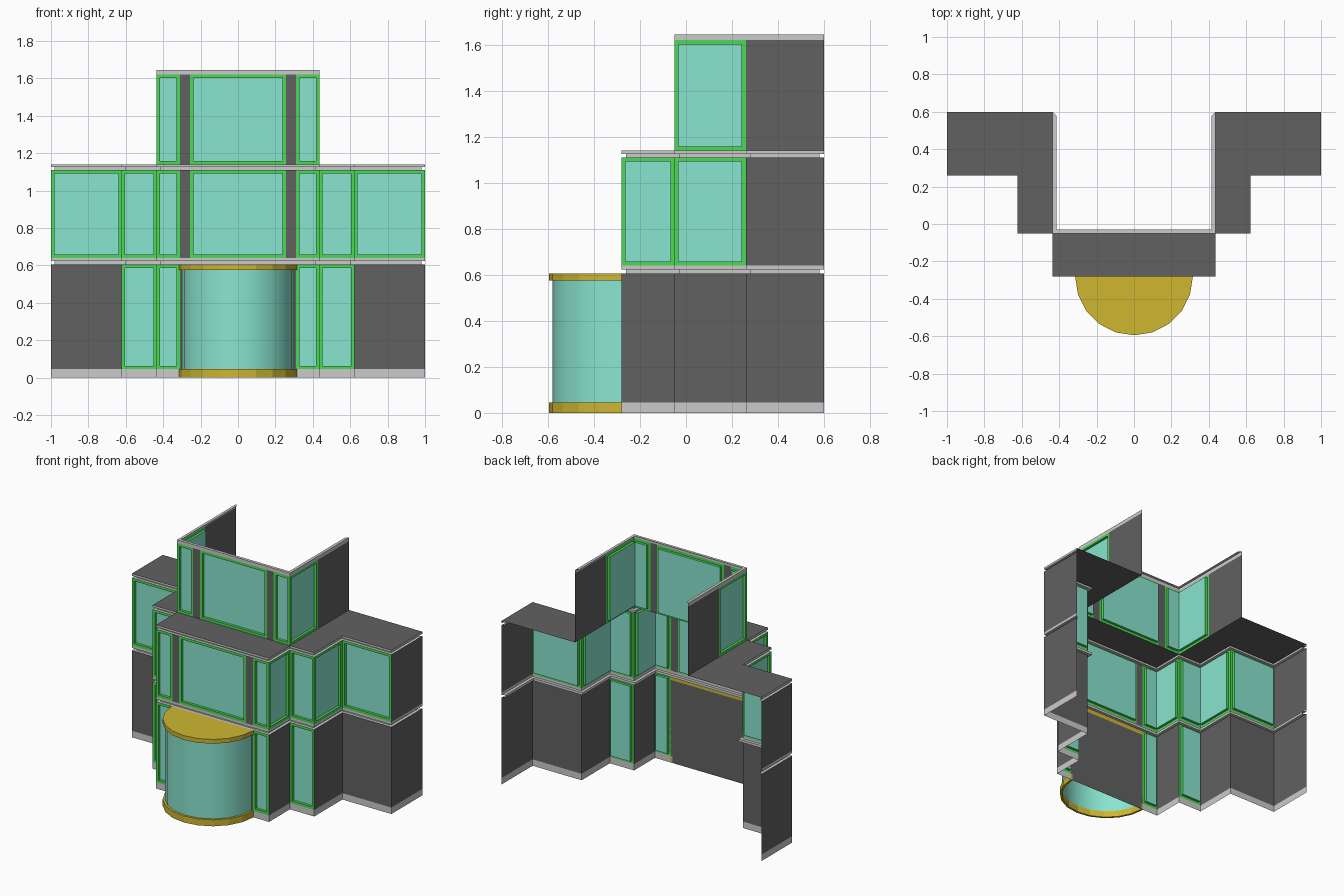
import bpy, bmesh, math
from mathutils import Vector as V

if "Cube" in bpy.data.objects:
    bpy.data.objects.remove(bpy.data.objects["Cube"])


def material(name, rgb):
    m = bpy.data.materials.new(name)
    m.diffuse_color = (*rgb, 1)
    m.use_nodes = True
    m.node_tree.nodes["Principled BSDF"].inputs["Base Color"].default_value = m.diffuse_color
    return m


DARK = material("dark_wall", (0.12, 0.12, 0.12))
GREEN = material("green_frame", (0.07, 0.7, 0.09))
GLASS = material("teal_glass", (0.25, 0.78, 0.62))
YELLOW = material("yellow_trim", (0.62, 0.47, 0.03))


def make(name, faces, mat=None, mirror=True):
    """Object from a list of face corner lists, mirrored over x = 0."""
    bm = bmesh.new()
    for f in faces:
        bm.faces.new([bm.verts.new(p) for p in f])
    bmesh.ops.remove_doubles(bm, verts=bm.verts, dist=1e-4)
    me = bpy.data.meshes.new(name)
    bm.to_mesh(me)
    bm.free()
    ob = bpy.data.objects.new(name, me)
    bpy.context.collection.objects.link(ob)
    if mat:
        me.materials.append(mat)
    if mirror:
        ob.modifiers.new("Mirror", 'MIRROR').use_clip = True
    return ob


def rect(p, q, z0, z1, inset=0, depth=0):
    """Upright rectangle from p to q, shrunk by inset and pushed inward by depth."""
    p, q = V(p), V(q)
    t = (q - p).normalized()
    back = V((-t.y, t.x)) * depth
    a, b = p + t * inset + back, q - t * inset + back
    return [(a.x, a.y, z0 + inset), (b.x, b.y, z0 + inset),
            (b.x, b.y, z1 - inset), (a.x, a.y, z1 - inset)]


def bridge(a, b):
    n = len(a)
    return [[a[i], a[(i + 1) % n], b[(i + 1) % n], b[i]] for i in range(n)]


def window(p, q, z0, z1):
    """Frame faces and recessed glass of one window."""
    outer, inner = rect(p, q, z0, z1), rect(p, q, z0, z1, 0.018)
    pane = rect(p, q, z0, z1, 0.018, 0.018)
    return bridge(outer, inner) + bridge(inner, pane), [pane]


def offset(path, d):
    """Path moved inward by d, with its back end drawn in as well."""
    path = [V(p) for p in path]
    dirs = [(b - a).normalized() for a, b in zip(path, path[1:])]
    nor = [V((t.y, -t.x)) for t in dirs]
    out = [path[0] - nor[0] * d]
    out += [p - (nor[i] + nor[i + 1]) * d for i, p in enumerate(path[1:-1])]
    return out + [path[-1] - (nor[-1] + dirs[-1]) * d]


def band(path, section):
    """Sweep an (inset, z) section along the path."""
    rows = [[(p.x, p.y, z) for p in offset(path, d)] for d, z in section]
    return [[r[i], r[i + 1], s[i + 1], s[i]]
            for r, s in zip(rows, rows[1:]) for i in range(len(r) - 1)]


X1, X2 = 0.435, 0.622            # step positions
Y0, Y1, Y2, Y3 = -0.28, -0.05, 0.26, 0.6
XB, XC = 0.31, 0.257             # front window edges
STEPS = [(X1, Y0), (X1, Y1), (X2, Y1), (X2, Y2), (1, Y2), (1, Y3)]
TOWER = [(0, Y1), (X1, Y1), (X1, Y3)]
Z1, Z2, Z3, Z4, Z5, Z6 = 0.045, 0.605, 0.64, 1.11, 1.14, 1.62

# Floors: bottom, top, list of (start, end, kind) for the right half
sides = list(zip(STEPS, STEPS[1:]))
floors = {
    "ground": (Z1, Z2, [((XB, Y0), (X1, Y0), "win")] +
               [(a, b, "win" if i == 1 else "wall") for i, (a, b) in enumerate(sides)]),
    "middle": (Z3, Z4, [((XC, Y0), (XB, Y0), "wall"), ((XB, Y0), (X1, Y0), "win")] +
               [(a, b, "wall" if i == 4 else "win") for i, (a, b) in enumerate(sides)]),
    "upper": (Z5, Z6, [((XC, Y1), (XB, Y1), "wall"), ((XB, Y1), (X1, Y1), "win"),
                       ((X1, Y1), (X1, Y2), "win"), ((X1, Y2), (X1, Y3), "wall")]),
}
for name, (z0, z1, parts) in floors.items():
    walls, frames, panes = [], [], []
    for a, b, kind in parts:
        if kind == "wall":
            walls.append(rect(a, b, z0, z1))
        else:
            f, g = window(a, b, z0, z1)
            frames += f
            panes += g
    make(name + "_walls", walls, DARK)
    make(name + "_window_frames", frames, GREEN)
    make(name + "_window_glass", panes, GLASS)

# Wide front windows of the two higher floors
for name, y, z0, z1 in (("middle", Y0, Z3, Z4), ("upper", Y1, Z5, Z6)):
    f, g = window((-XC, y), (XC, y), z0, z1)
    make(name + "_front_frame", f, GREEN, False)
    make(name + "_front_glass", g, GLASS, False)

# Plinth, grooved ledges and tower coping
make("plinth", band([(XB, Y0)] + STEPS, [(0, 0), (0, Z1)]))
for name, z0, z1 in (("lower_ledge", Z2, Z3), ("roof_ledge", Z4, Z5)):
    zm = (z0 + z1) / 2
    make(name, band([(0, Y0)] + STEPS,
                    [(0, z0), (0.02, z0), (0.02, zm), (0, zm), (0, z1)]))
make("coping", band(TOWER, [(0, Z6), (0, 1.645), (0.02, 1.645)]))

# Stepped flat roof around the tower
make("roof", [[(x, y, Z5) for x, y in pts] for pts in (
    [(0, Y0), (X1, Y0), (X1, Y1), (0, Y1)],
    [(X1, Y1), (X2, Y1), (X2, Y2), (X2, Y3), (X1, Y3)],
    [(X2, Y2), (1, Y2), (1, Y3), (X2, Y3)])], DARK)


# Half-round bay
def arc(r, z, n=10):
    return [(-r * math.cos(math.pi * i / n), Y0 - r * math.sin(math.pi * i / n), z)
            for i in range(n + 1)]


def sweep(*rows):
    return [[r[i], r[i + 1], s[i + 1], s[i]]
            for r, s in zip(rows, rows[1:]) for i in range(len(r) - 1)]


R, G, ZT = 0.315, 0.3, 0.575
make("bay_base_trim", sweep(arc(G, 0), arc(R, 0), arc(R, Z1), arc(G, Z1), arc(G, 0)) +
     [rect((s * G, Y0), (s * R, Y0), 0, Z1) for s in (-1, 1)], YELLOW, False)
make("bay_top_trim", sweep(arc(G, ZT), arc(R, ZT), arc(R, Z2)) +
     [arc(R, Z2), rect((-R, Y0), (R, Y0), ZT, Z2)], YELLOW, False)
glass = make("bay_glass", sweep(arc(G, Z1), arc(G, ZT)), GLASS, False)
glass.data.polygons.foreach_set("use_smooth", [True] * len(glass.data.polygons))
make("bay_back_wall", [rect((-G, Y0), (G, Y0), 0, Z1),
                       rect((-R, Y0), (R, Y0), Z1, ZT)], DARK, False)
